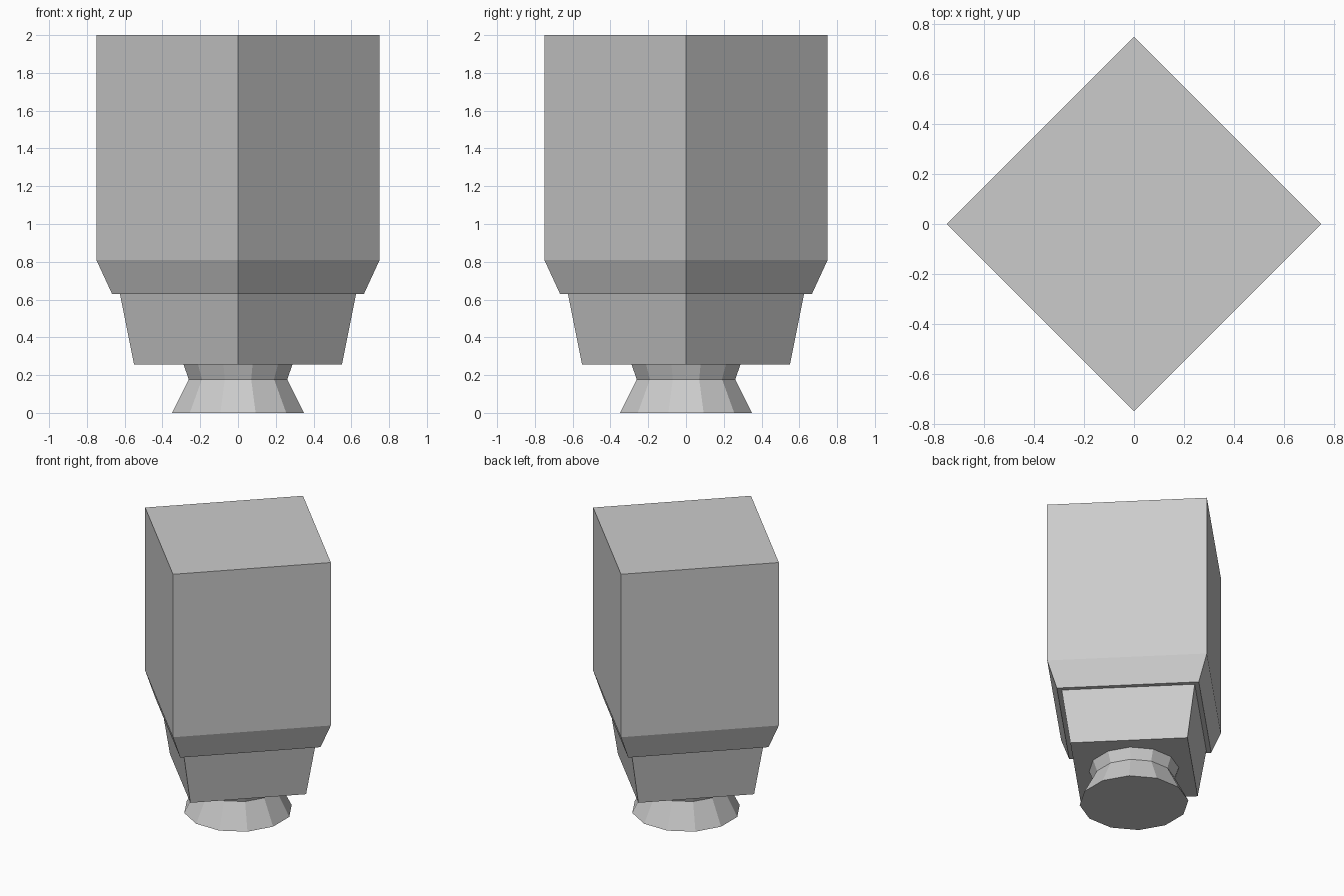
import bpy
import bmesh
from math import cos, sin, pi

cube = bpy.data.objects.get("Cube")
if cube:
    bpy.data.objects.remove(cube, do_unlink=True)

grey = bpy.data.materials.new("light grey")
grey.use_nodes = True
colour = (0.6, 0.6, 0.6, 1)
grey.diffuse_color = colour
grey.node_tree.nodes["Principled BSDF"].inputs["Base Color"].default_value = colour


def stacked_prism(name, sides, turn, profile):
    """Closed flat-shaded solid from (radius, height) rings."""
    bm = bmesh.new()
    rings = []
    for radius, z in profile:
        angles = [turn + 2 * pi * i / sides for i in range(sides)]
        rings.append([bm.verts.new((radius * cos(a), radius * sin(a), z)) for a in angles])
    for low, high in zip(rings, rings[1:]):
        for i in range(sides):
            j = (i + 1) % sides
            bm.faces.new((low[i], low[j], high[j], high[i]))
    bm.faces.new(rings[0][::-1])
    bm.faces.new(rings[-1])
    bmesh.ops.recalc_face_normals(bm, faces=bm.faces)
    mesh = bpy.data.meshes.new(name)
    bm.to_mesh(mesh)
    bm.free()
    mesh.materials.append(grey)
    obj = bpy.data.objects.new(name, mesh)
    bpy.context.collection.objects.link(obj)
    return obj


# Square upper body with a chamfered lower edge, corners on the axes
stacked_prism("upper_body", 4, 0, [(0.667, 0.63), (0.75, 0.81), (0.75, 2.0)])

# Tapered square collar
stacked_prism("lower_collar", 4, 0, [(0.55, 0.255), (0.625, 0.63)])

# Twelve-sided waisted foot
stacked_prism("flared_foot", 12, pi / 12, [(0.361, 0), (0.27, 0.178), (0.298, 0.255)])
